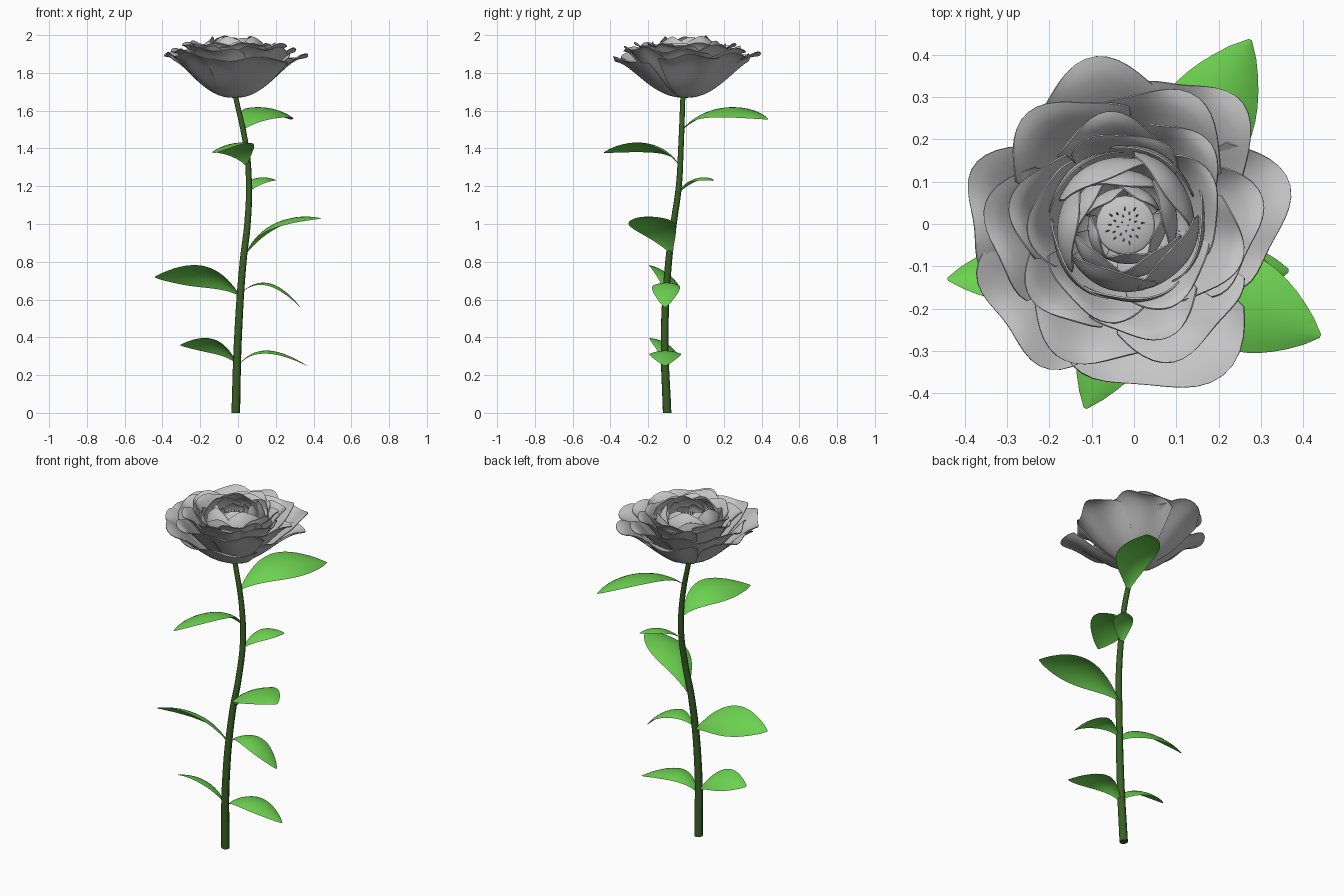
import bpy, math, random
from mathutils import Vector, Matrix

random.seed(4)
if "Cube" in bpy.data.objects:
    bpy.data.objects.remove(bpy.data.objects["Cube"], do_unlink=True)


def material(name, rgb):
    m = bpy.data.materials.new(name)
    m.use_nodes = True
    m.diffuse_color = (*rgb, 1)
    m.node_tree.nodes["Principled BSDF"].inputs["Base Color"].default_value = (*rgb, 1)
    return m


PETAL = material("petal grey", (0.56, 0.56, 0.56))
LEAF = material("leaf green", (0.15, 0.64, 0.08))
STEM = material("stem green", (0.04, 0.115, 0.018))


def activate(ob):
    bpy.ops.object.select_all(action="DESELECT")
    ob.select_set(True)
    bpy.context.view_layer.objects.active = ob


def sheet(name, point, nu, nv, mat, thickness=0):
    """Grid surface from point(u in -1..1, v in 0..1)."""
    verts = [point(2 * i / nu - 1, j / nv) for j in range(nv + 1) for i in range(nu + 1)]
    faces = []
    for j in range(nv):
        for i in range(nu):
            a = j * (nu + 1) + i
            faces.append((a, a + 1, a + nu + 2, a + nu + 1))
    me = bpy.data.meshes.new(name)
    me.from_pydata(verts, [], faces)
    me.materials.append(mat)
    ob = bpy.data.objects.new(name, me)
    bpy.context.collection.objects.link(ob)
    activate(ob)
    if thickness:
        mod = ob.modifiers.new("thickness", "SOLIDIFY")
        mod.thickness = thickness
        mod.offset = 0
        bpy.ops.object.modifier_apply(modifier=mod.name)
    bpy.ops.object.shade_smooth_by_angle(angle=math.radians(50))
    return ob


# Stem: tapered tube along a gently swaying path
path = [(-.012, -.10, 0), (0, -.113, .4), (.027, -.092, .8), (.05, -.066, 1.0),
        (.058, -.038, 1.2), (.044, -.027, 1.4), (-.016, -.016, 1.69)]
curve = bpy.data.curves.new("stem", "CURVE")
curve.dimensions = "3D"
curve.bevel_depth = 0.023
curve.bevel_resolution = 3
curve.use_fill_caps = True
spline = curve.splines.new("BEZIER")
spline.bezier_points.add(len(path) - 1)
for p, co in zip(spline.bezier_points, path):
    p.co = co
    p.handle_left_type = p.handle_right_type = "AUTO"
    p.radius = 1 - 0.25 * co[2]
stem = bpy.data.objects.new("stem", curve)
bpy.context.collection.objects.link(stem)
curve.materials.append(STEM)
activate(stem)
bpy.ops.object.convert(target="MESH")
bpy.ops.object.shade_smooth_by_angle(angle=math.radians(50))


# Leaves: arched midrib through base, middle and tip, with a cupped blade
def leaf(name, base, mid, tip, width, roll=0):
    base, mid, tip = Vector(base), Vector(mid), Vector(tip)
    ctrl = 2 * mid - (base + tip) / 2
    heading = tip - base
    across = heading.cross(Vector((0, 0, 1))).normalized()
    spin = Matrix.Rotation(math.radians(roll), 3, heading.normalized())
    side = spin @ across
    up = side.cross(heading).normalized()

    def point(u, v):
        rib = base * (1 - v) ** 2 + ctrl * 2 * v * (1 - v) + tip * v * v
        half = 0.004 + width / 2 * max(0, math.sin(math.pi * v ** 1.25)) ** 0.85
        return rib + side * u * half - up * u * u * half * 0.2

    sheet(name, point, 8, 18, LEAF)


leaf("top_back_leaf", (.025, -.02, 1.5), (.14, .18, 1.61), (.275, .435, 1.555), .23, 12)
leaf("top_front_leaf", (.045, -.035, 1.31), (-.015, -.19, 1.42), (-.115, -.435, 1.378), .2, 14)
leaf("small_back_leaf", (.055, -.035, 1.17), (.12, .05, 1.24), (.2, .145, 1.23), .1, 8)
leaf("middle_left_leaf", (.04, -.075, .84), (.2, -.165, 1.005), (.44, -.265, 1.03), .225, 9)
leaf("middle_right_leaf", (.01, -.1, .62), (-.18, -.1, .735), (-.44, -.13, .72), .19, 35)
leaf("lower_left_leaf", (.02, -.1, .64), (.17, -.105, .685), (.33, -.11, .56), .14)
leaf("bottom_right_leaf", (-.005, -.11, .26), (-.13, -.115, .365), (-.305, -.125, .36), .15, 28)
leaf("bottom_left_leaf", (0, -.11, .25), (.15, -.11, .33), (.365, -.11, .25), .16)

CX, CY = -0.02, -0.003


# Petals: open ones flare to a flat rim, closed ones (bend past a quarter turn) curl inwards
def petal(name, angle, radius, z0, z1, bend, half_width, ripple):
    closed = bend > math.pi / 2
    peak = 1 if closed else math.sin(bend)
    ph = random.uniform(0, math.tau)
    lean = random.uniform(0.02, 0.06)

    def point(u, v):
        notch = 0.025 * math.sin(5 * u + ph) * min(1, ripple * 80)
        s = v * (1 - 0.19 * abs(u) ** 2.2 + notch)
        r = radius * math.sin(bend * s) / peak * (1 + lean * u)
        r += ripple * v ** 3 * math.sin(4 * u + ph)
        if closed:
            rise = (1 - math.cos(bend * s)) / (1 - math.cos(bend))
        else:
            q = s ** 1.2
            rise = q * q * (3 - 2 * q)
        z = z0 + (z1 - z0) * rise + ripple * v ** 3 * math.cos(6 * u + ph)
        t = angle + u * half_width * (1 - 0.12 * v * v)
        return (CX + r * math.cos(t), CY + r * math.sin(t), z)

    sheet(name, point, 18, 14, PETAL, 0.004)


# outermost petals: direction, reach, rim height, half width
outer = [(100, .385, 1.9, 38), (53, .385, 1.895, 36), (6, .38, 1.89, 38),
         (-75, .405, 1.875, 46), (220, .385, 1.9, 38), (171, .378, 1.9, 36)]
for i, (deg, reach, top, half) in enumerate(outer):
    petal(f"outer_petal_{i + 1}", math.radians(deg), reach, 1.67, top, 0.6,
          math.radians(half), 0.012)

# rings: name, count, radius, base height, rim height, bend, half width, ripple
rings = [("second", 6, .325, 1.68, 1.93, .8, 40, .011),
         ("third", 6, .27, 1.69, 1.95, .9, 40, .009),
         ("fourth", 5, .22, 1.70, 1.96, 1.1, 46, .007),
         ("fifth", 5, .178, 1.72, 1.97, 1.85, 46, .004),
         ("bud", 5, .16, 1.74, 1.997, 2.35, 48, .003),
         ("inner_bud", 5, .125, 1.78, 1.985, 2.35, 48, .002),
         ("core", 5, .09, 1.82, 1.965, 2.3, 42, .002)]
for k, (name, count, radius, z0, z1, bend, half, ripple) in enumerate(rings):
    for i in range(count):
        a = math.tau * i / count + 0.8 * k + random.uniform(-0.12, 0.12)
        petal(f"{name}_petal_{i + 1}", a, radius * random.uniform(0.96, 1.04), z0,
              z1 + random.uniform(-0.012, 0.004), bend, math.radians(half), ripple)

# Flower centre with stamens
bpy.ops.mesh.primitive_uv_sphere_add(segments=20, ring_count=10, radius=0.07,
                                     location=(CX, CY, 1.885), scale=(1, 1, 0.25))
centre = bpy.context.object
centre.name = "flower_centre"
centre.data.materials.append(PETAL)
bpy.ops.object.shade_smooth_by_angle()
for i in range(26):
    r, t = 0.045 * math.sqrt((i + 0.5) / 26), i * 2.4
    bpy.ops.mesh.primitive_cylinder_add(
        vertices=6, radius=0.002, depth=0.05,
        location=(CX + r * math.cos(t), CY + r * math.sin(t), 1.915),
        rotation=(0, r * 4, t))
    stamen = bpy.context.object
    stamen.name = f"stamen_{i + 1}"
    stamen.data.materials.append(PETAL)
